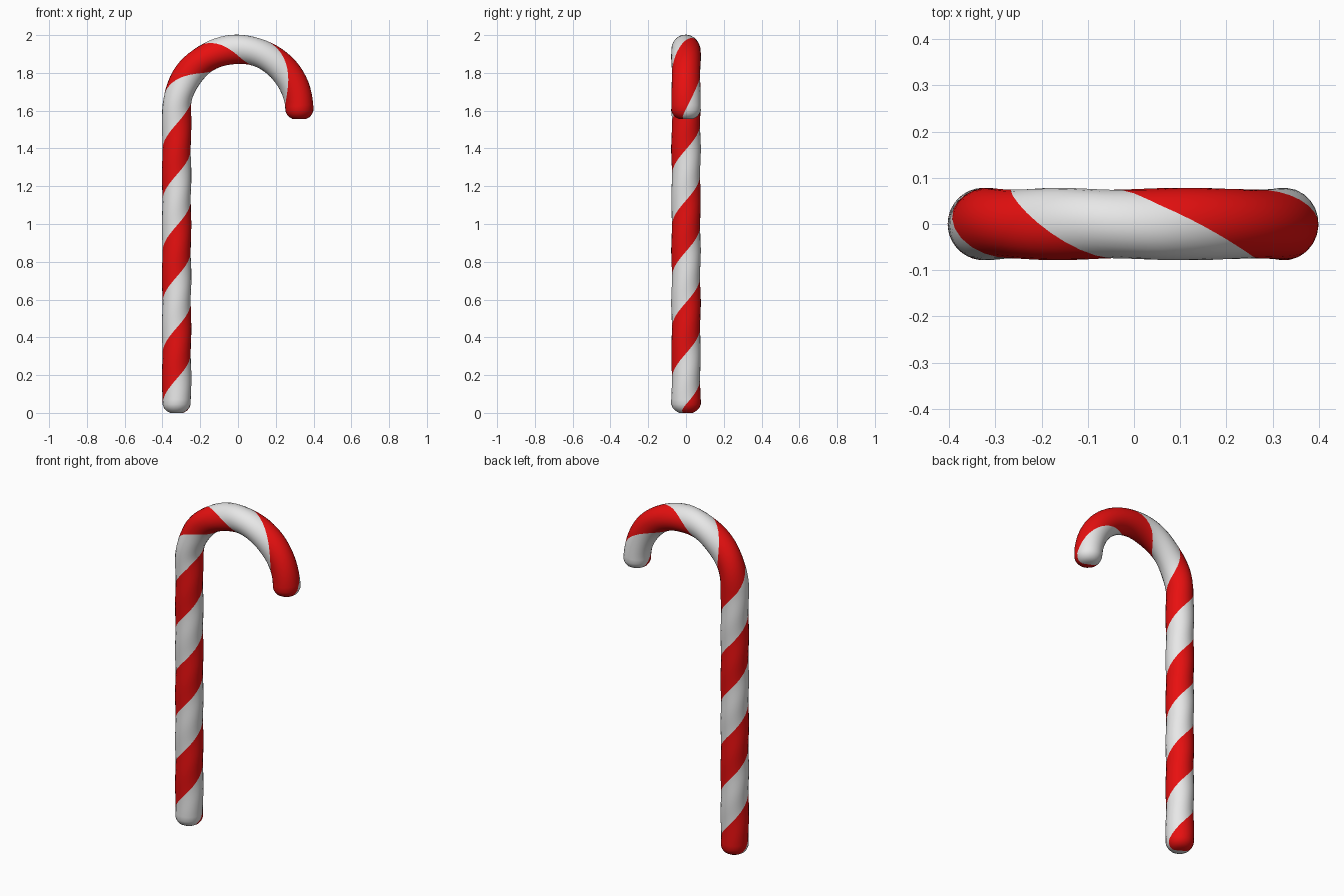
import bpy, bmesh, math
from mathutils import Vector

if "Cube" in bpy.data.objects:
    bpy.data.objects.remove(bpy.data.objects["Cube"])

R, TUBE, SPRING = 0.325, 0.0765, 1.6   # hook radius, tube radius, height where hook starts
PITCH, START, N = 0.54, 0.045, 24      # stripe pitch, stripe start, sides
CAP = [(0.0, 0.035), (0.012, 0.057), (0.027, 0.069), (0.045, TUBE)]  # rounded end: (depth, radius)


def material(name, col):
    m = bpy.data.materials.new(name)
    m.diffuse_color = (*col, 1)
    m.use_nodes = True
    m.node_tree.nodes["Principled BSDF"].inputs["Base Color"].default_value = m.diffuse_color
    return m


def frame(s):
    """Centre point and in-plane side direction at length s along the cane."""
    if s <= SPRING:
        return Vector((-R, 0, s)), Vector((1, 0, 0))
    t = min((s - SPRING) / R, math.pi)
    extra = s - SPRING - R * t
    p = Vector((-R * math.cos(t), 0, SPRING + R * math.sin(t) - extra))
    return p, Vector((math.cos(t), 0, -math.sin(t)))


# stations along the cane: bottom cap, shaft, hook, tip cap
end = SPRING + R * math.pi
tip = end + 0.045
stations = list(CAP)
stations += [(0.045 + (SPRING - 0.045) * i / 60, TUBE) for i in range(1, 61)]
stations += [(SPRING + R * math.pi * i / 40, TUBE) for i in range(1, 41)]
stations += [(tip - d, r) for d, r in reversed(CAP[:-1])]

bm = bmesh.new()
rings = []
for s, r in stations:
    p, side = frame(s)
    # twist the rings with the stripes; the twist slackens near the tip
    turn = s - 0.3 * max(0, s - 2.15)
    edge = 2 * math.pi * (turn - START) / PITCH - math.pi
    ring = []
    for j in range(N):
        phi = 2 * math.pi * j / N
        a = edge - phi
        rr = r * (1 - 0.025 * math.cos(2 * phi))   # shallow groove between stripes
        ring.append(bm.verts.new(p + rr * (math.cos(a) * side + math.sin(a) * Vector((0, 1, 0)))))
    rings.append(ring)

# skin: half of the columns red, half white
for lo, hi in zip(rings, rings[1:]):
    for j in range(N):
        k = (j + 1) % N
        f = bm.faces.new((lo[j], hi[j], hi[k], lo[k]))
        f.material_index = 0 if j < N // 2 else 1

# end discs
for ring, s in ((rings[0], 0.0), (rings[-1], tip)):
    c = bm.verts.new(frame(s)[0])
    for j in range(N):
        f = bm.faces.new((c, ring[j], ring[(j + 1) % N]))
        f.material_index = 0 if j < N // 2 else 1

bmesh.ops.recalc_face_normals(bm, faces=bm.faces[:])
for f in bm.faces:
    f.smooth = True
mesh = bpy.data.meshes.new("striped_cane")
bm.to_mesh(mesh)
bm.free()
mesh.materials.append(material("red", (0.8, 0.005, 0.005)))
mesh.materials.append(material("white", (0.8, 0.8, 0.8)))
bpy.context.collection.objects.link(bpy.data.objects.new("striped_cane", mesh))
